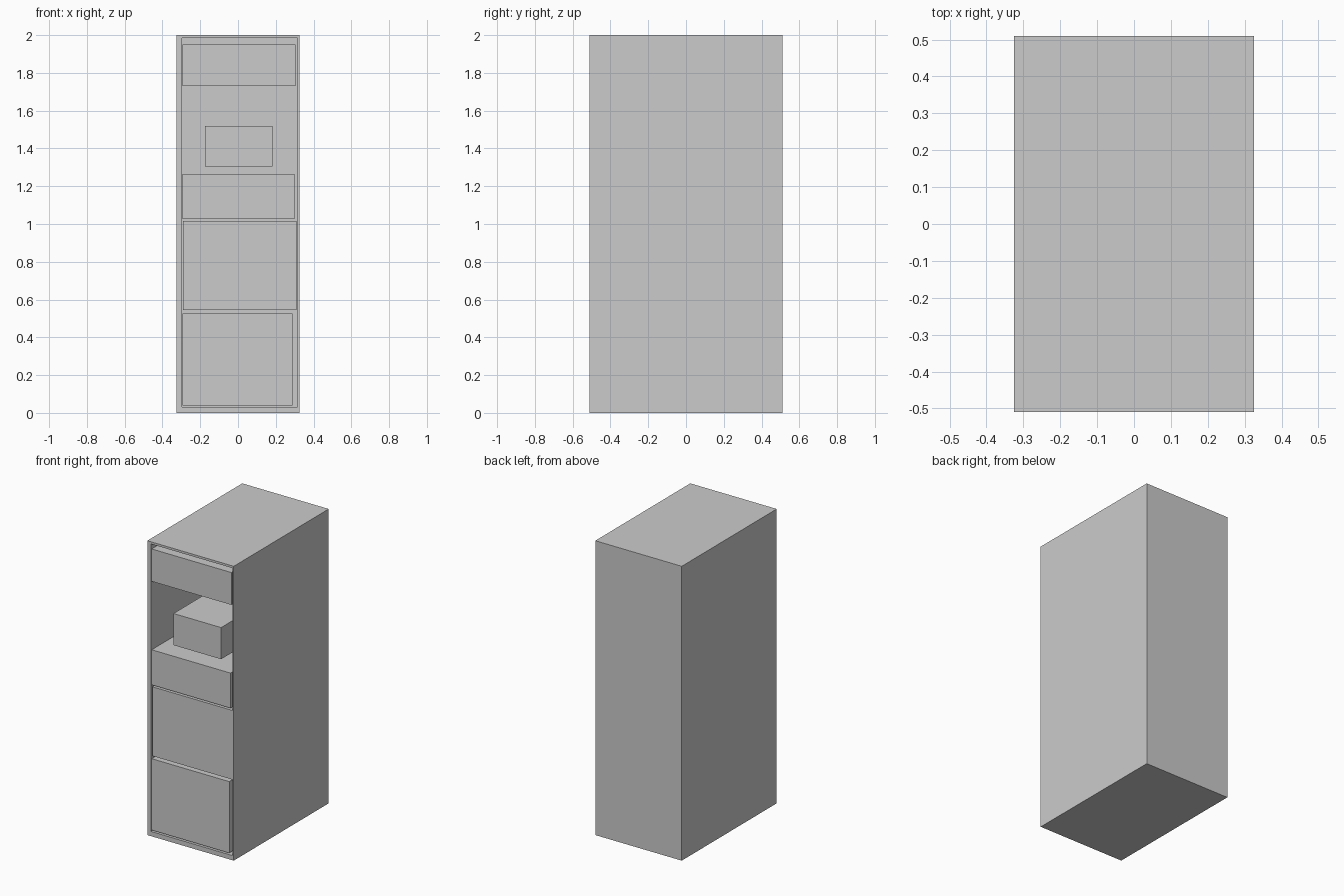
import bpy, bmesh

if "Cube" in bpy.data.objects:
    bpy.data.objects.remove(bpy.data.objects["Cube"])

FRONT, BACK = -0.51, 0.51
INNER_BACK = 0.48


def new_object(name, bm):
    bmesh.ops.recalc_face_normals(bm, faces=bm.faces)
    mesh = bpy.data.meshes.new(name)
    bm.to_mesh(mesh)
    bm.free()
    obj = bpy.data.objects.new(name, mesh)
    bpy.context.collection.objects.link(obj)
    return obj


def box_bmesh(x, y, z):
    bm = bmesh.new()
    bmesh.ops.create_cube(bm, size=1)
    for v in bm.verts:
        v.co = [lo + (c + 0.5) * (hi - lo) for c, (lo, hi) in zip(v.co, (x, y, z))]
    return bm


# Cabinet shell: the front face is inset, fitted to the opening and pushed in
bm = box_bmesh((-0.325, 0.325), (FRONT, BACK), (0, 2))
front = min(bm.faces, key=lambda f: f.calc_center_median().y)
bmesh.ops.inset_region(bm, faces=[front], thickness=0.02)
for v in front.verts:
    v.co.x = -0.297 if v.co.x < 0 else 0.315
    v.co.z = 0.032 if v.co.z < 1 else 1.985
cavity = bmesh.ops.extrude_face_region(bm, geom=[front])
for v in cavity["geom"]:
    if isinstance(v, bmesh.types.BMVert):
        v.co.y = INNER_BACK
if front.is_valid:
    bmesh.ops.delete(bm, geom=[front], context="FACES_ONLY")
new_object("cabinet_shell", bm)

# Compartments inside the cabinet: name, x range, z range, front y
compartments = [
    ("bottom_compartment", (-0.295, 0.288), (0.04, 0.525), -0.505),
    ("lower_compartment", (-0.291, 0.311), (0.545, 1.015), -0.505),
    ("middle_compartment", (-0.295, 0.298), (1.027, 1.265), -0.505),
    ("small_inner_box", (-0.175, 0.183), (1.305, 1.52), -0.443),
    ("top_compartment", (-0.295, 0.304), (1.73, 1.95), -0.505),
]
for name, xs, zs, y in compartments:
    new_object(name, box_bmesh(xs, (y, INNER_BACK - 0.01), zs))
